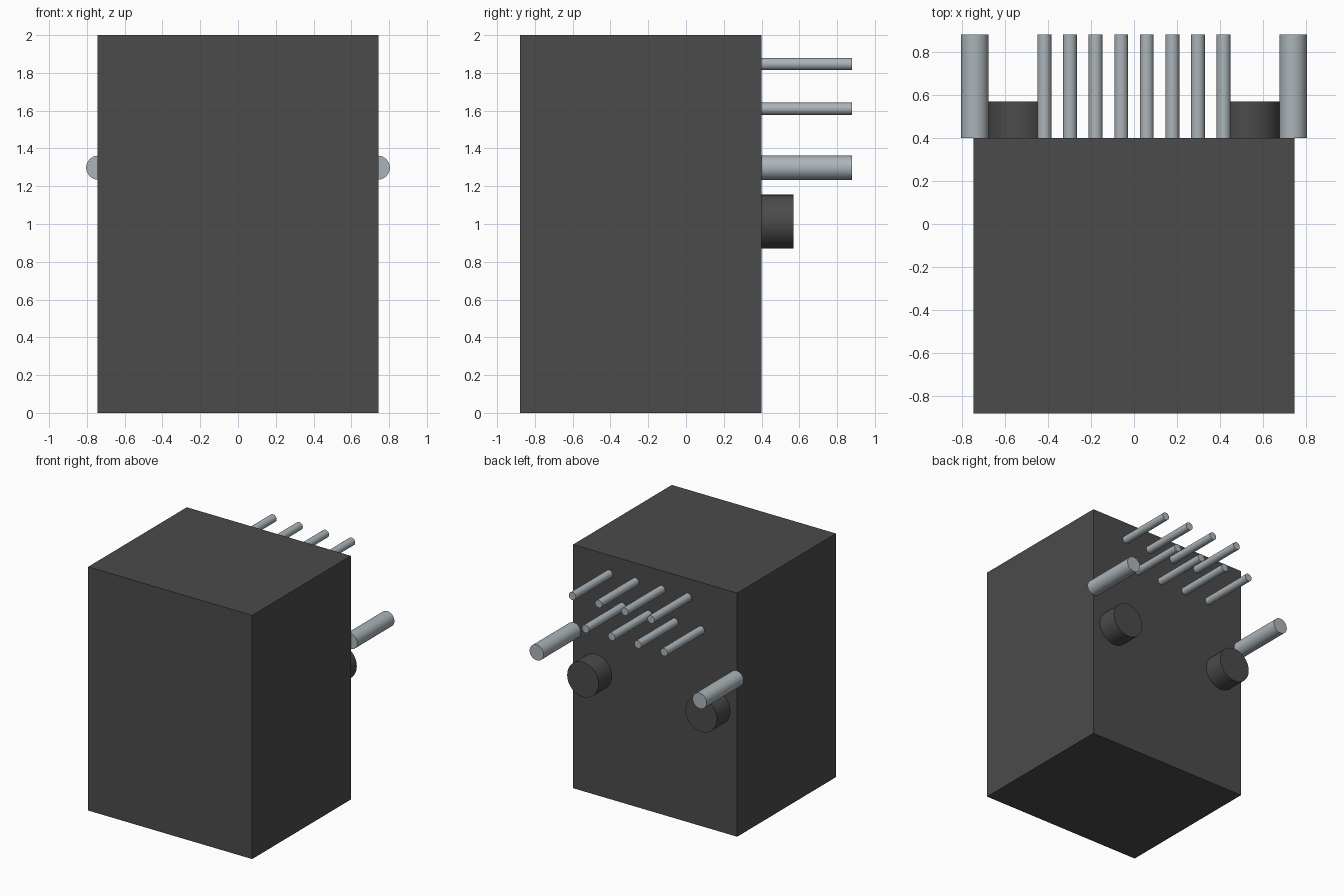
import bpy, math

cube = bpy.data.objects.get("Cube")
if cube:
    bpy.data.objects.remove(cube, do_unlink=True)


def material(name, rgb):
    m = bpy.data.materials.new(name)
    m.use_nodes = True
    col = (*rgb, 1.0)
    m.diffuse_color = col
    m.node_tree.nodes["Principled BSDF"].inputs["Base Color"].default_value = col
    return m


dark = material("dark grey plastic", (0.07, 0.07, 0.07))
metal = material("tinned metal", (0.41, 0.46, 0.49))

BACK = 0.40  # y of the housing's rear face


def rod(name, x, z, radius, end, mat, sides=32):
    """Cylinder standing out of the rear face along +y."""
    length = end - BACK
    bpy.ops.mesh.primitive_cylinder_add(
        vertices=sides, radius=radius, depth=length,
        location=(x, BACK + length / 2, z), rotation=(math.pi / 2, 0, 0))
    ob = bpy.context.object
    ob.name = name
    ob.data.materials.append(mat)
    bpy.ops.object.shade_smooth_by_angle(angle=math.radians(40))


# Housing block
bpy.ops.mesh.primitive_cube_add(size=1, location=(0, (BACK - 0.88) / 2, 1))
housing = bpy.context.object
housing.name = "housing"
housing.scale = (1.49, BACK + 0.88, 2)
bpy.ops.object.transform_apply(location=False, rotation=False, scale=True)
housing.data.materials.append(dark)

# Shield pins and locating pegs, one of each per side
for side, sx in (("left", 1), ("right", -1)):
    rod(f"{side}_shield_pin", sx * 0.74, 1.298, 0.064, 0.88, metal)
    rod(f"{side}_locating_peg", sx * 0.537, 1.012, 0.143, 0.57, dark)

# Eight contact pins in two staggered rows
for i in range(8):
    x = -0.4165 + i * 0.119
    z = 1.61 if i % 2 == 0 else 1.847
    rod(f"contact_pin_{i + 1}", x, z, 0.032, 0.88, metal, 24)
